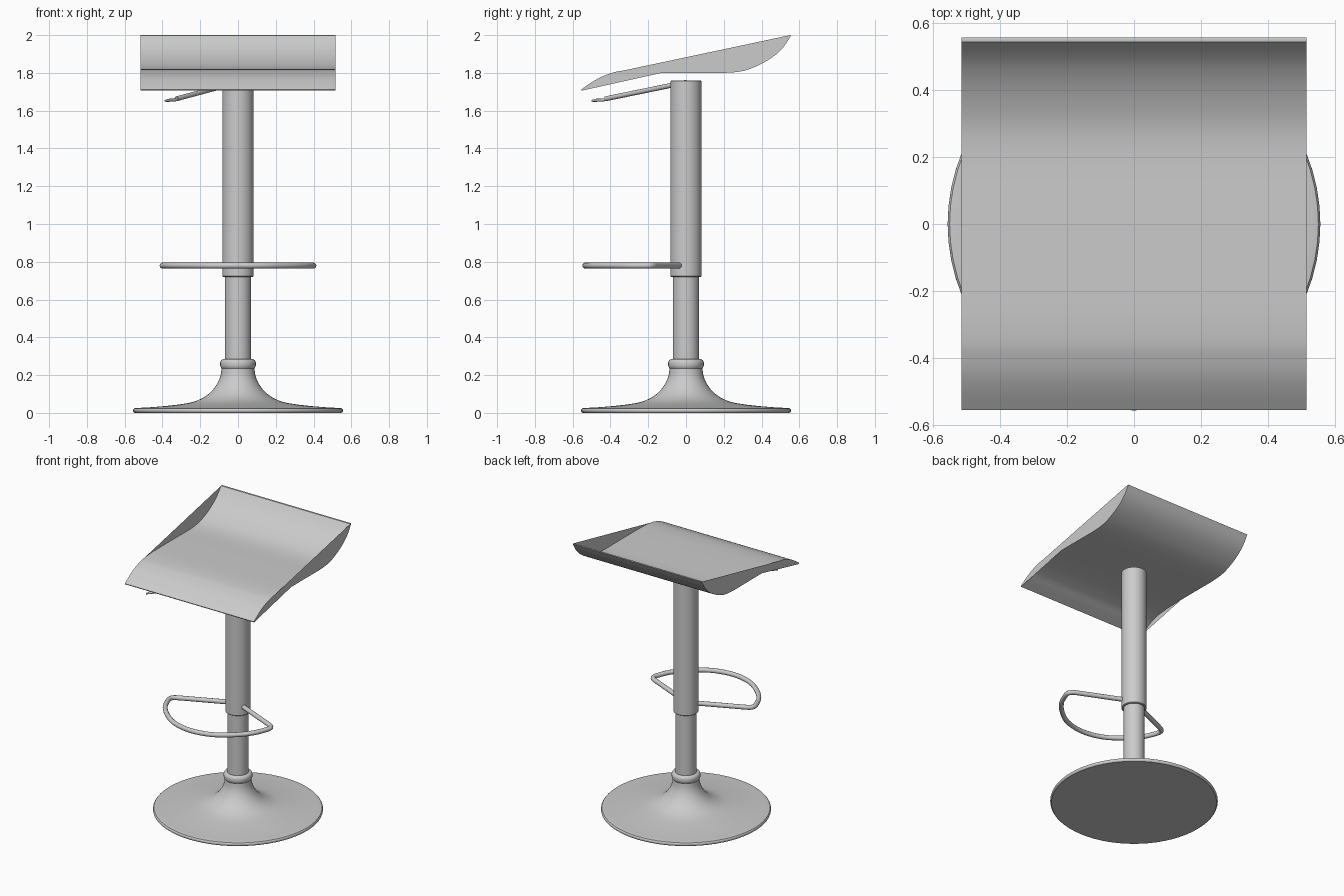
import bpy, bmesh, math
from mathutils import Vector

if "Cube" in bpy.data.objects:
    bpy.data.objects.remove(bpy.data.objects["Cube"])


def finish(obj, angle=35):
    bpy.ops.object.select_all(action='DESELECT')
    obj.select_set(True)
    bpy.context.view_layer.objects.active = obj
    bpy.ops.object.shade_smooth_by_angle(angle=math.radians(angle))


def mesh_object(name, verts, faces):
    me = bpy.data.meshes.new(name)
    me.from_pydata(verts, [], faces)
    bm = bmesh.new()
    bm.from_mesh(me)
    bmesh.ops.recalc_face_normals(bm, faces=bm.faces)
    bm.to_mesh(me)
    bm.free()
    obj = bpy.data.objects.new(name, me)
    bpy.context.collection.objects.link(obj)
    finish(obj)
    return obj


def smooth_path(pts, steps=5):
    """Catmull-Rom curve through the points."""
    p = [Vector(q) for q in pts]
    p = [2 * p[0] - p[1]] + p + [2 * p[-1] - p[-2]]
    out = []
    for a, b, c, d in zip(p, p[1:], p[2:], p[3:]):
        for i in range(steps):
            t = i / steps
            out.append(0.5 * (2 * b + (c - a) * t + (2 * a - 5 * b + 4 * c - d) * t * t
                              + (3 * b - a - 3 * c + d) * t ** 3))
    return out + [p[-2]]


def lathe(name, profile, sides=64):
    n = len(profile)
    verts = [(r * math.cos(2 * math.pi * s / sides), r * math.sin(2 * math.pi * s / sides), z)
             for s in range(sides) for r, z in profile]
    faces = [(s * n + i, (s + 1) % sides * n + i, (s + 1) % sides * n + i + 1, s * n + i + 1)
             for s in range(sides) for i in range(n - 1)]
    # flat end caps
    faces += [[s * n + i for s in range(sides)] for i in (0, n - 1)]
    return mesh_object(name, verts, faces)


def tube(name, pts, radius, radii=None):
    cu = bpy.data.curves.new(name, 'CURVE')
    cu.dimensions = '3D'
    cu.bevel_depth = radius
    cu.bevel_resolution = 4
    cu.use_fill_caps = True
    sp = cu.splines.new('POLY')
    sp.points.add(len(pts) - 1)
    for i, q in enumerate(pts):
        sp.points[i].co = (*q, 1)
        sp.points[i].radius = radii[i] if radii else 1
    obj = bpy.data.objects.new(name, cu)
    bpy.context.collection.objects.link(obj)
    bpy.ops.object.select_all(action='DESELECT')
    obj.select_set(True)
    bpy.context.view_layer.objects.active = obj
    bpy.ops.object.convert(target='MESH')
    finish(bpy.context.object, 50)
    return bpy.context.object


# Trumpet-shaped base with rolled rim and collar
flare = smooth_path([(0.087, 0.235), (0.093, 0.195), (0.11, 0.155), (0.14, 0.115), (0.185, 0.08),
                     (0.25, 0.055), (0.35, 0.04), (0.46, 0.03), (0.54, 0.026)], 4)
collar = [(0.065, 0.285), (0.082, 0.284), (0.09, 0.278), (0.094, 0.268), (0.094, 0.25), (0.091, 0.241)]
rim = [(0.55, 0.024), (0.555, 0.018), (0.556, 0.012), (0.554, 0.005), (0.548, 0.0)]
lathe("base", collar + [tuple(q) for q in flare] + rim)

# Telescoping column
lathe("inner_post", [(0.07, 0.27), (0.07, 0.76)])
lathe("outer_post", [(0.079, 0.72), (0.083, 0.724), (0.083, 1.756), (0.079, 1.76)])

# Footrest loop: straight arms, rounded corners, bowed front
half = [(0.345, -0.157), (0.385, -0.178), (0.399, -0.205), (0.39, -0.245), (0.35, -0.33),
        (0.27, -0.42), (0.15, -0.502)]
loop = half + [(0, -0.533)] + [(-x, y) for x, y in reversed(half)]
path = [Vector((0.02, -0.014))] + smooth_path(loop, 5) + [Vector((-0.02, -0.014))]
tube("footrest", [(q.x, q.y, 0.78) for q in path], 0.016)

# Height lever with slim tip
tube("lever_rod", [(0, 0, 1.75), (-0.325, -0.425, 1.663)], 0.013)
tube("lever_tip", [(-0.305, -0.40, 1.666), (-0.335, -0.44, 1.656), (-0.37, -0.48, 1.655),
                   (-0.385, -0.498, 1.652)], 0.008, [1, 1, 1, 0.6])

# Seat shell: S-shaped sheet given as upper and lower (y, z) curves
upper = smooth_path([(-0.555, 1.712), (-0.50, 1.75), (-0.45, 1.778), (-0.40, 1.797), (-0.35, 1.81),
                     (-0.26, 1.818), (-0.13, 1.82), (0.04, 1.82), (0.20, 1.82), (0.30, 1.833),
                     (0.39, 1.868), (0.46, 1.911), (0.505, 1.952), (0.543, 1.998)], 4)
lower = smooth_path([(-0.552, 1.706), (-0.49, 1.737), (-0.44, 1.764), (-0.39, 1.781), (-0.34, 1.791),
                     (-0.25, 1.798), (-0.13, 1.80), (0.04, 1.80), (0.20, 1.80), (0.31, 1.812),
                     (0.405, 1.851), (0.475, 1.896), (0.521, 1.943), (0.556, 1.998)], 4)
W = 0.515
ring = upper + [Vector((0.55, 2.0))] + lower[::-1]
n = len(ring)
verts = [(x, q.x, q.y) for x in (-W, W) for q in ring]
faces = [(i, (i + 1) % n, n + (i + 1) % n, n + i) for i in range(n)]
mesh_object("seat", verts, faces)

# Flat side panels closing the hollows between the curve and its chords
outline = upper[:18] + [upper[-1], Vector((0.55, 2.0))] + lower[:23:-1] + [lower[0]]
for side, x in (("left", -W), ("right", W)):
    mesh_object("seat_side_" + side, [(x, q.x, q.y) for q in outline], [list(range(len(outline)))])
